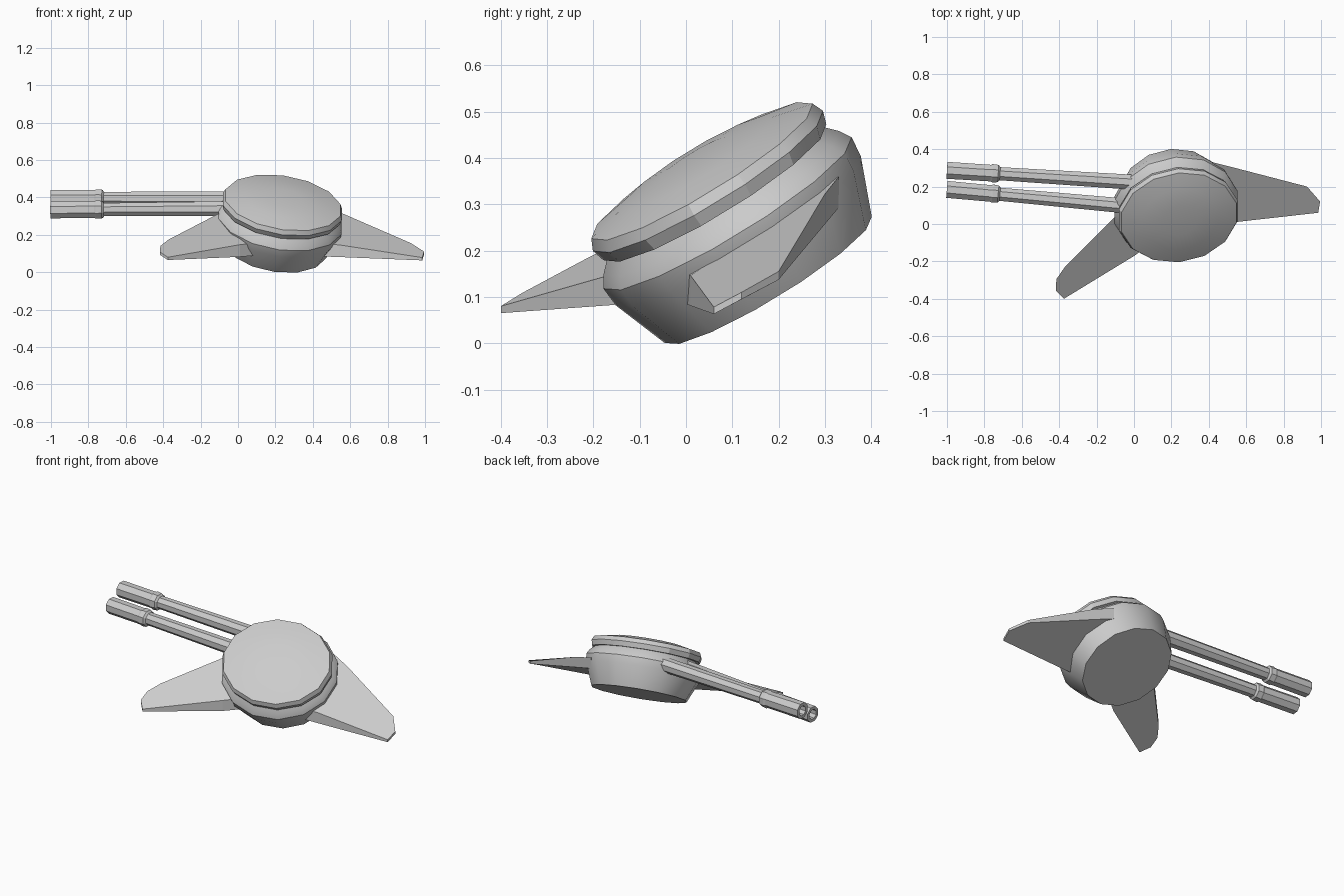
import bpy, bmesh, math
from mathutils import Vector, Matrix

if "Cube" in bpy.data.objects:
    bpy.data.objects.remove(bpy.data.objects["Cube"])

# Tilted frame shared by the round body parts
N = Vector((0.15, -0.515, 0.845)).normalized()
U = (Vector((1, 0, 0)) - N * N.x).normalized()
V = N.cross(U)
C = Vector((0.22, 0.105, 0.256))


def finish(name, bm, angle=None):
    bmesh.ops.recalc_face_normals(bm, faces=bm.faces)
    me = bpy.data.meshes.new(name)
    bm.to_mesh(me)
    bm.free()
    ob = bpy.data.objects.new(name, me)
    bpy.context.collection.objects.link(ob)
    if angle:
        bpy.ops.object.select_all(action='DESELECT')
        ob.select_set(True)
        bpy.context.view_layer.objects.active = ob
        bpy.ops.object.shade_smooth_by_angle(angle=math.radians(angle))
    return ob


def lathe(name, profile, origin, u, v, n, sides, angle):
    """Rings of (radius along u, radius along v, height along n), capped at both ends."""
    bm = bmesh.new()
    rings = []
    for ru, rv, t in profile:
        ring = []
        for i in range(sides):
            a = 2 * math.pi * (i + 0.5) / sides
            ring.append(bm.verts.new(origin + u * ru * math.cos(a) + v * rv * math.sin(a) + n * t))
        rings.append(ring)
    for r, s in zip(rings, rings[1:]):
        for i in range(sides):
            j = (i + 1) % sides
            bm.faces.new((r[i], r[j], s[j], s[i]))
    bm.faces.new(rings[0])
    bm.faces.new(rings[-1])
    return finish(name, bm, angle)


# Turret body: flat underside, bulging waist, narrow neck
lathe("turret_body", [(0.28, 0.262, -0.141), (0.335, 0.31, -0.015), (0.342, 0.314, 0.03),
                      (0.328, 0.298, 0.056), (0.29, 0.265, 0.09)], C, U, V, N, 14, 35)

# Lid: overhanging rim and shallow dome
lathe("turret_lid", [(0.322, 0.282, 0.083), (0.33, 0.291, 0.112), (0.318, 0.28, 0.137),
                     (0.21, 0.19, 0.158), (0.1, 0.09, 0.168)], C, U, V, N, 14, 25)


# Wings: tapered slabs, each point is (x, y, z, thickness)
def wing(name, points):
    bm = bmesh.new()
    top = [bm.verts.new(p[:3]) for p in points]
    low = [bm.verts.new((p[0], p[1], p[2] - p[3])) for p in points]
    bm.faces.new(top)
    bm.faces.new(low)
    for i in range(len(points)):
        j = (i + 1) % len(points)
        bm.faces.new((top[i], top[j], low[j], low[i]))
    finish(name, bm)


wing("right_wing", [(0.42, 0.0, 0.152, 0.067), (0.54, 0.01, 0.146, 0.065), (0.985, 0.06, 0.078, 0.015),
                    (0.995, 0.12, 0.11, 0.015), (0.925, 0.2, 0.155, 0.018), (0.54, 0.30, 0.322, 0.065),
                    (0.42, 0.33, 0.36, 0.067)])
wing("left_wing", [(0.09, -0.1, 0.156, 0.067), (0.01, -0.165, 0.147, 0.065), (-0.375, -0.4, 0.08, 0.015),
                   (-0.418, -0.355, 0.108, 0.015), (-0.415, -0.295, 0.14, 0.016), (-0.37, -0.23, 0.175, 0.02),
                   (-0.10, 0.04, 0.315, 0.065), (0.0, 0.13, 0.355, 0.067)])

# Twin barrels: thin tube, collar, thicker muzzle with a recessed bore
barrel = [(0.044, 0.0), (0.038, 0.80), (0.050, 0.81), (0.053, 0.84), (0.048, 0.85),
          (0.049, 1.085), (0.030, 1.085), (0.030, 1.02)]
for name, tip, root in (("upper_barrel", (-1.0, 0.287, 0.395), (0.08, 0.218, 0.392)),
                        ("lower_barrel", (-1.0, 0.185, 0.333), (0.08, 0.085, 0.340))):
    tip, root = Vector(tip), Vector(root)
    axis = tip - root
    scale = axis.length / 1.085
    d = axis.normalized()
    side = d.cross(Vector((0, 0, 1))).normalized()
    lathe(name, [(r, r, t * scale) for r, t in barrel], root, side, side.cross(d), d, 8, 20)
